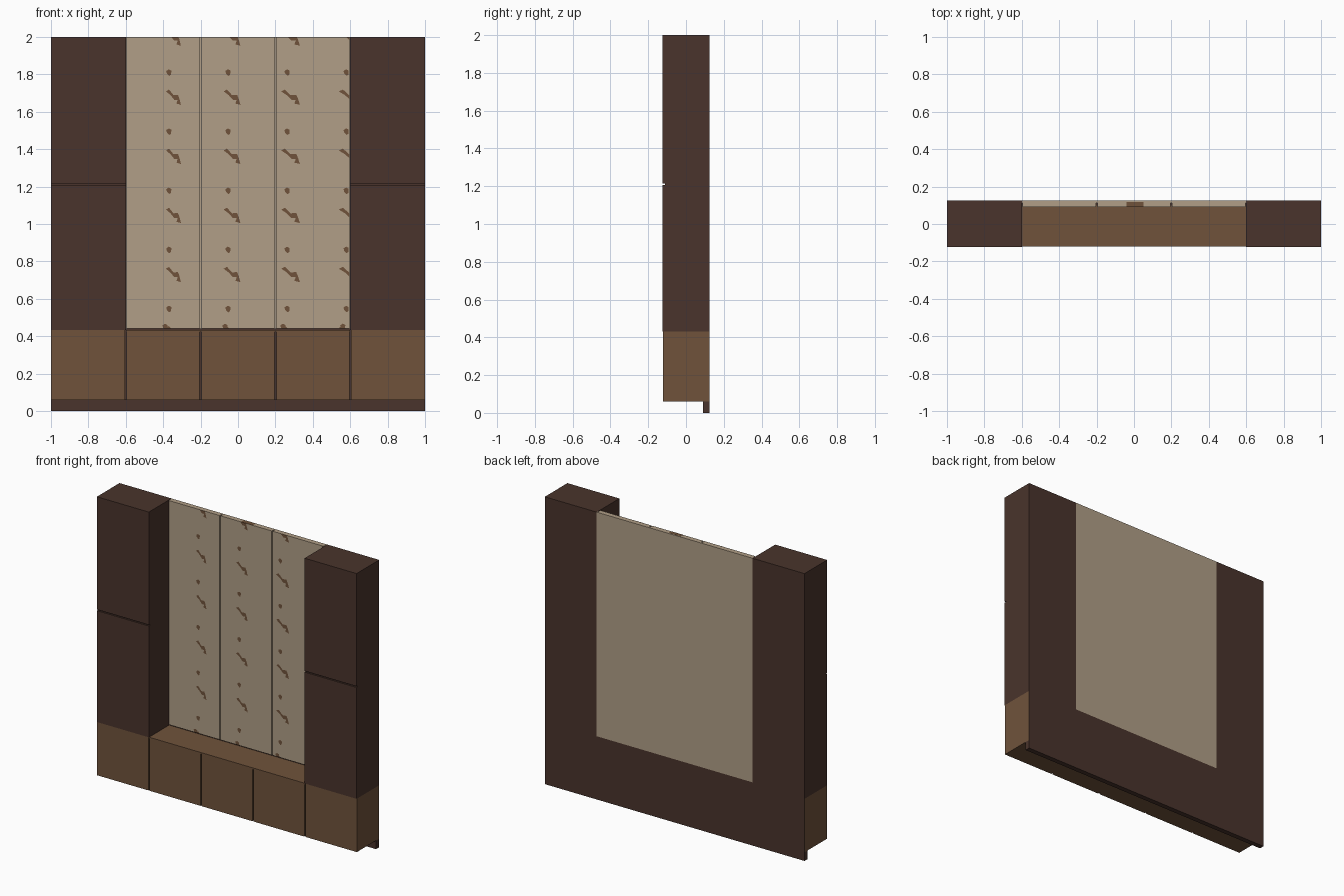
import bpy
import bmesh
from mathutils import Vector

cube = bpy.data.objects.get("Cube")
if cube:
    bpy.data.objects.remove(cube, do_unlink=True)


def material(name, rgb):
    m = bpy.data.materials.new(name)
    m.use_nodes = True
    m.diffuse_color = (*rgb, 1)
    m.node_tree.nodes["Principled BSDF"].inputs["Base Color"].default_value = (*rgb, 1)
    return m


DARK = material("dark_wood", (0.067, 0.034, 0.025))
BROWN = material("brown_wood", (0.160, 0.086, 0.044))
TAN = material("tan_panel", (0.440, 0.345, 0.242))


def add_object(name, bm, mats):
    mesh = bpy.data.meshes.new(name)
    bm.to_mesh(mesh)
    bm.free()
    for m in mats:
        mesh.materials.append(m)
    obj = bpy.data.objects.new(name, mesh)
    bpy.context.collection.objects.link(obj)
    return obj


def box(name, x, y, z, mat, y_face_mat=None):
    """Box from ranges; front and back faces may take a second material."""
    bm = bmesh.new()
    bmesh.ops.create_cube(bm, size=1)
    for v in bm.verts:
        v.co = Vector([r[0] if c < 0 else r[1] for c, r in zip(v.co, (x, y, z))])
    bm.normal_update()
    if y_face_mat:
        for f in bm.faces:
            f.material_index = int(abs(f.normal.y) > 0.5)
    return add_object(name, bm, [mat, y_face_mat] if y_face_mat else [mat])


BACK = 0.125
PANEL_Y = 0.09
BASE_Z, BENCH_Z = 0.06, 0.432
GAP = 0.005

# Recessed plinth and lower bench carcass
box("plinth", (-1, 1), (PANEL_Y, BACK), (0, BASE_Z), DARK)
box("bench_carcass", (-1, 1), (-0.108, BACK), (BASE_Z, BENCH_Z), BROWN, DARK)
box("bench_top", (-0.6, 0.6), (-0.121, PANEL_Y), (BENCH_Z - 0.01, BENCH_Z), BROWN)

# Five drawer fronts with dark gaps between
for i in range(5):
    left = -1 + 0.4 * i
    x0 = left + (GAP if i > 0 else 0)
    x1 = left + 0.4 - (GAP if i < 4 else 0)
    box(f"drawer_front_{i + 1}", (x0, x1), (-0.121, -0.108), (BASE_Z, BENCH_Z), BROWN)

# Side towers, each with two doors
for side, sx in (("left", 1), ("right", -1)):
    xr = tuple(sorted((0.6 * sx, sx)))
    box(f"{side}_tower", xr, (-0.112, BACK), (BENCH_Z, 2), DARK)
    for part, zr in (("lower", (BENCH_Z, 1.207)), ("upper", (1.215, 2))):
        box(f"{side}_{part}_door", xr, (-0.124, -0.112), zr, DARK)

# Back sheet, dark joint and three wall panels
box("back_sheet", (-0.6, 0.6), (0.112, BACK), (0.44, 2), TAN)
box("bench_joint", (-0.6, 0.6), (0.1, BACK), (BENCH_Z, 0.44), DARK)
for i in range(3):
    left = -0.6 + 0.4 * i
    box(f"wall_panel_{i + 1}", (left + 0.004, left + 0.396), (PANEL_Y, 0.112), (0.44, 2), TAN)

# Painted grain marks repeating over the panels
STREAK = [(0, 0), (0.2, 0.01), (0.5, -0.02), (0.8, -0.018), (0.9, -0.04),
          (1, -0.072), (0.7, -0.065), (0.78, -0.045), (0.55, -0.045), (0.3, -0.02)]
KNOT = [(-0.014, 0.008), (0, 0.017), (0.014, 0.01), (0.012, -0.012), (0.002, -0.018), (-0.01, -0.006)]
PITCH = 0.316

bm = bmesh.new()


def mark(points, x, z, width=1):
    bm.faces.new([bm.verts.new((x + px * width, PANEL_Y - 0.001, z + pz)) for px, pz in points])


for col in range(4):
    for row in range(6):
        mark(STREAK, -0.385 + 0.308 * col, 2.025 - PITCH * row, 0.08 + 0.01 * col)
        if row < 5:
            mark(KNOT, -0.37 + PITCH * col, 1.81 - PITCH * row)
for x in (-0.39, -0.07, 0.24, 0.56):
    mark(KNOT, x, 0.45)
for co, no in (((0.596, 0, 0), (1, 0, 0)), ((0, 0, 2), (0, 0, 1)), ((0, 0, 0.441), (0, 0, -1))):
    bmesh.ops.bisect_plane(bm, geom=bm.verts[:] + bm.edges[:] + bm.faces[:],
                           plane_co=co, plane_no=no, clear_outer=True)
bm.normal_update()
for f in bm.faces:
    if f.normal.y > 0:
        f.normal_flip()
add_object("grain_marks", bm, [BROWN])

# Mark on the panel's top edge
box("top_edge_mark", (-0.04, 0.05), (PANEL_Y, 0.118), (1.999, 2.0005), BROWN)
